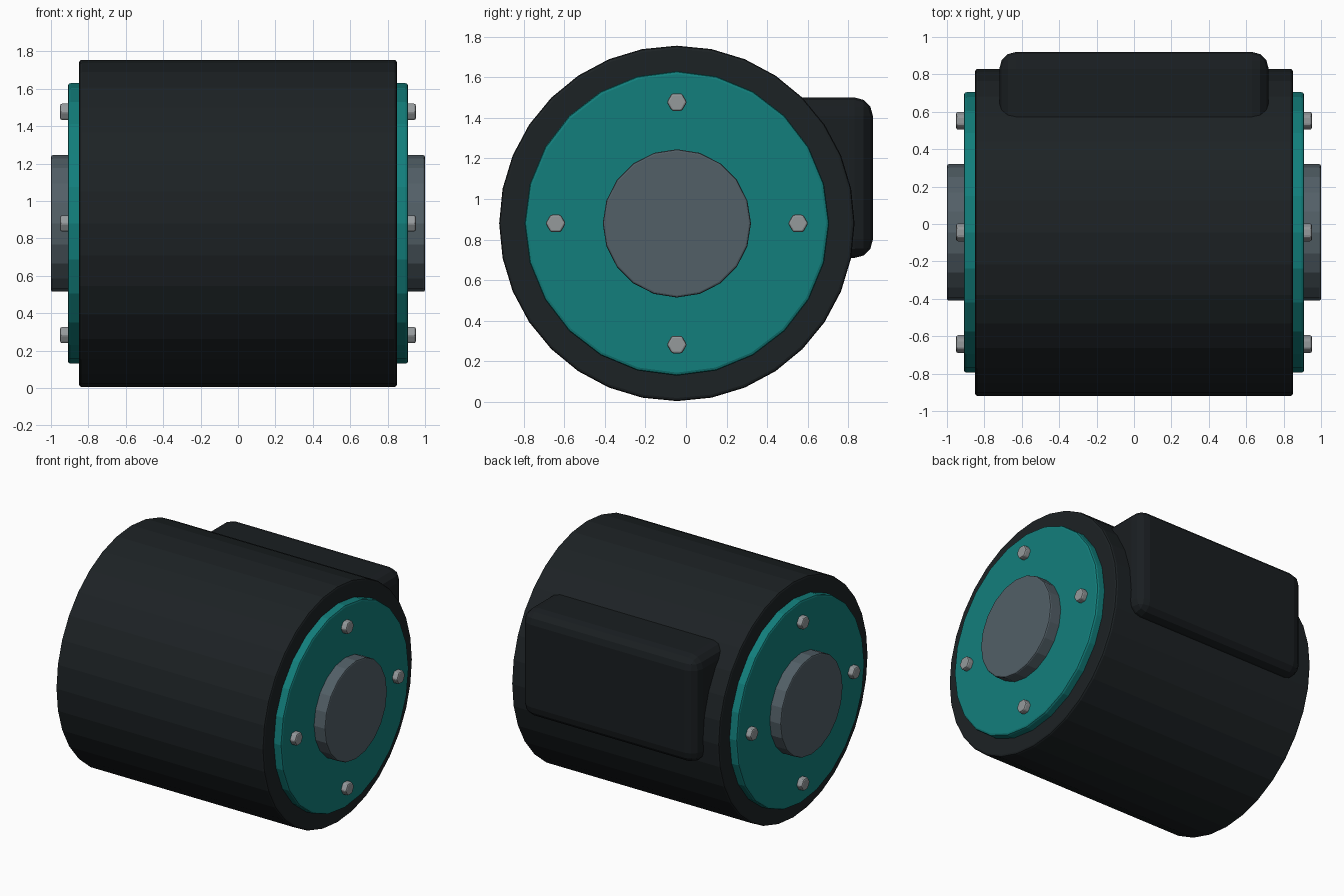
import bpy
from math import pi, cos, sin
from mathutils import Matrix

if "Cube" in bpy.data.objects:
    bpy.data.objects.remove(bpy.data.objects["Cube"])

CY, CZ = -0.045, 0.88  # axis of the drum


def material(name, rgb):
    m = bpy.data.materials.new(name)
    m.diffuse_color = (*rgb, 1)
    m.use_nodes = True
    m.node_tree.nodes["Principled BSDF"].inputs["Base Color"].default_value = m.diffuse_color
    return m


BLACK = material("black_rubber", (0.012, 0.016, 0.018))
CASE = material("black_case", (0.010, 0.013, 0.015))
TEAL = material("teal", (0.006, 0.21, 0.20))
STEEL = material("dark_steel", (0.085, 0.115, 0.135))
BOLT = material("bolt_metal", (0.30, 0.32, 0.33))


def finish(ob, name, mat, bevel, segments):
    ob.name = name
    ob.data.materials.append(mat)
    b = ob.modifiers.new("bevel", 'BEVEL')
    b.width, b.segments, b.limit_method = bevel, segments, 'ANGLE'
    b.angle_limit = pi / 3.2
    return ob


def disc(name, mat, x0, x1, radius, sides, y=CY, z=CZ, bevel=0.015, spin=0.0):
    """Cylinder along x from x0 to x1, first vertex at the top when spin is 0."""
    bpy.ops.mesh.primitive_cylinder_add(vertices=sides, radius=radius, depth=abs(x1 - x0))
    ob = bpy.context.object
    ob.data.transform(Matrix.Rotation(pi / 2, 4, 'Y') @ Matrix.Rotation(pi / 2 + spin, 4, 'Z'))
    ob.location = ((x0 + x1) / 2, y, z)
    return finish(ob, name, mat, bevel, 2)


# Main drum
disc("drum", BLACK, -0.85, 0.85, 0.875, 32)

# End plates, hubs and bolts on both sides
for side, s in (("left", -1), ("right", 1)):
    disc(f"{side}_end_plate", TEAL, s * 0.80, s * 0.91, 0.75, 24)
    disc(f"{side}_hub", STEEL, s * 0.85, s * 1.0, 0.365, 20, bevel=0.01)
    for i in range(4):
        a = i * pi / 2
        disc(f"{side}_bolt_{i + 1}", BOLT, s * 0.88, s * 0.951, 0.05, 6,
             CY + 0.597 * cos(a), CZ + 0.597 * sin(a), bevel=0.01, spin=pi / 6)

# Rounded box on the back
bpy.ops.mesh.primitive_cube_add(size=1, location=(0, 0.62, 1.105))
box = bpy.context.object
box.data.transform(Matrix.Diagonal((1.44, 0.60, 0.79, 1)))
finish(box, "back_box", CASE, 0.09, 3)
